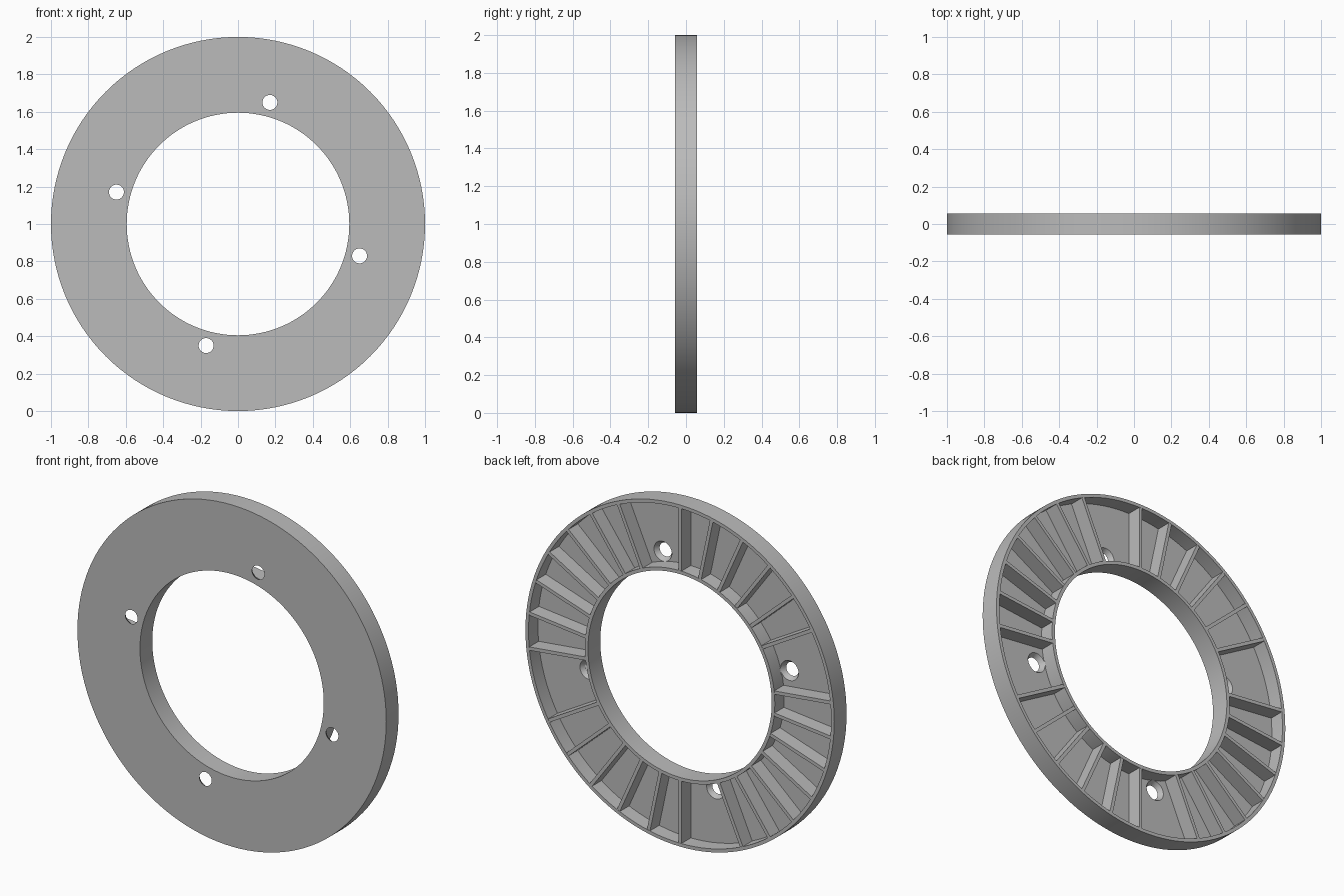
import bpy, bmesh, math
from mathutils import Matrix

cube = bpy.data.objects.get("Cube")
if cube:
    bpy.data.objects.remove(cube, do_unlink=True)

R_OUT, R_IN, HALF = 1.0, 0.595, 0.057
WALL, FLOOR = 0.02, -0.03
SEGMENTS = 128
CENTRE = Matrix.Translation((0, 0, 1))

grey = bpy.data.materials.new("plain grey")
grey.use_nodes = True
grey.diffuse_color = (0.5, 0.5, 0.5, 1)
grey.node_tree.nodes["Principled BSDF"].inputs["Base Color"].default_value = (0.5, 0.5, 0.5, 1)


def make_object(name, bm):
    bmesh.ops.recalc_face_normals(bm, faces=bm.faces)
    mesh = bpy.data.meshes.new(name)
    bm.to_mesh(mesh)
    bm.free()
    mesh.materials.append(grey)
    obj = bpy.data.objects.new(name, mesh)
    bpy.context.collection.objects.link(obj)
    return obj


def spun(profile, segments):
    """Revolve a closed (radius, y) profile about the y axis."""
    bm = bmesh.new()
    rings = []
    for i in range(segments):
        a = math.tau * i / segments
        rings.append([bm.verts.new((r * math.cos(a), y, r * math.sin(a))) for r, y in profile])
    n = len(profile)
    for i in range(segments):
        a, b = rings[i], rings[(i + 1) % segments]
        for j in range(n):
            k = (j + 1) % n
            bm.faces.new((a[j], a[k], b[k], b[j]))
    return bm


# Ring: flat front plate with raised inner and outer walls at the back
bm = spun([(R_IN, -HALF), (R_OUT, -HALF), (R_OUT, HALF), (R_OUT - WALL, HALF),
           (R_OUT - WALL, FLOOR), (R_IN + WALL, FLOOR), (R_IN + WALL, HALF), (R_IN, HALF)],
          SEGMENTS)
bm.transform(CENTRE)
ring = make_object("ring_plate", bm)

# Countersunk screw holes, cut with one group of cones
bm = bmesh.new()
depth = FLOOR + HALF
slope = 0.018 / depth
margin = 0.005
for i in range(4):
    angle = math.radians(75.3 + 90 * i)
    place = Matrix.Translation((0.672 * math.cos(angle), (FLOOR - HALF) / 2, 0.672 * math.sin(angle)))
    bmesh.ops.create_cone(bm, cap_ends=True, segments=32,
                          radius1=0.058 + slope * margin, radius2=0.04 - slope * margin,
                          depth=depth + 2 * margin,
                          matrix=CENTRE @ place @ Matrix.Rotation(math.pi / 2, 4, 'X'))
cutter = make_object("hole_cutter", bm)
cutter.hide_render = True
cut = ring.modifiers.new("screw holes", 'BOOLEAN')
cut.operation, cut.solver, cut.object = 'DIFFERENCE', 'EXACT', cutter
bpy.context.view_layer.objects.active = ring
ring.select_set(True)
bpy.ops.object.modifier_apply(modifier=cut.name)
bpy.data.objects.remove(cutter, do_unlink=True)
bpy.ops.object.shade_smooth_by_angle(angle=math.radians(30))

# Radial ribs between the walls, left out beside the screw holes
bm = bmesh.new()
r0, r1 = R_IN + WALL / 2, R_OUT - WALL / 2
y0, y1 = FLOOR - 0.005, HALF - 0.001
for i in range(30):
    degrees = 6 + 12 * i
    if degrees in (78, 162, 258, 342):
        continue
    turn = Matrix.Rotation(-math.radians(degrees), 4, 'Y')
    size = Matrix.Diagonal((r1 - r0, y1 - y0, 0.02, 1))
    shift = Matrix.Translation(((r0 + r1) / 2, (y0 + y1) / 2, 0))
    bmesh.ops.create_cube(bm, size=1, matrix=CENTRE @ turn @ shift @ size)
make_object("radial_ribs", bm)
